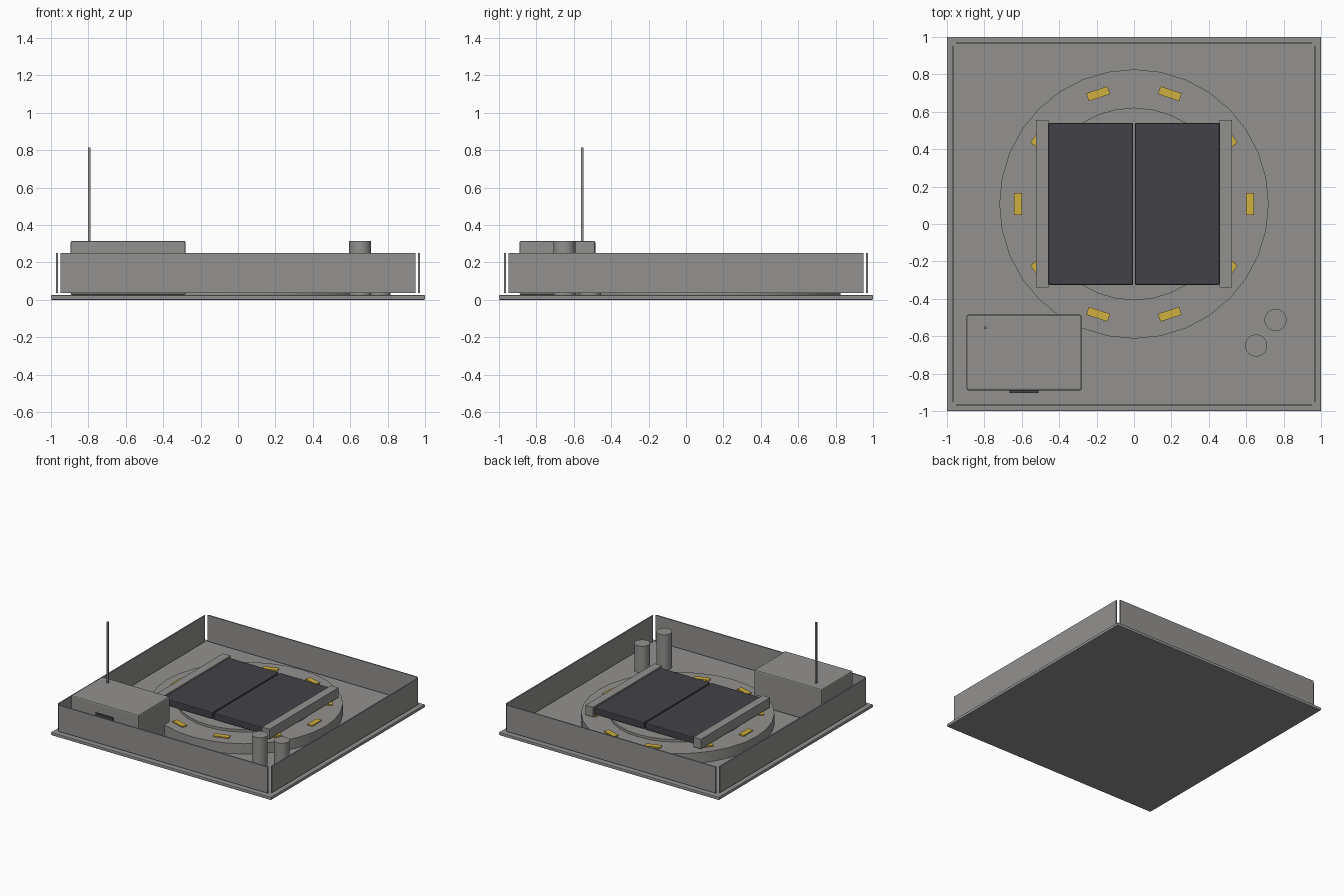
import bpy
import math

old = bpy.data.objects.get("Cube")
if old:
    bpy.data.objects.remove(old, do_unlink=True)


def material(name, rgb):
    m = bpy.data.materials.new(name)
    m.use_nodes = True
    color = (*rgb, 1.0)
    m.diffuse_color = color
    m.node_tree.nodes["Principled BSDF"].inputs["Base Color"].default_value = color
    return m


GREY = material("concrete grey", (0.29, 0.285, 0.275))
DARK = material("dark door grey", (0.055, 0.054, 0.064))
YELLOW = material("marker yellow", (0.62, 0.43, 0.05))


def finish(obj, name, mat, bevel=0.0):
    obj.name = name
    obj.data.materials.append(mat)
    if bevel:
        mod = obj.modifiers.new("soft edges", "BEVEL")
        mod.width = bevel
        mod.segments = 2
    return obj


def box(name, x, y, z, mat=GREY, bevel=0.0):
    """Box from (min, max) ranges on each axis."""
    bpy.ops.mesh.primitive_cube_add(size=1, location=[sum(r) / 2 for r in (x, y, z)])
    obj = bpy.context.object
    obj.scale = [r[1] - r[0] for r in (x, y, z)]
    bpy.ops.object.transform_apply(location=False, rotation=False, scale=True)
    return finish(obj, name, mat, bevel)


def cylinder(name, x, y, z, radius, sides=32):
    bpy.ops.mesh.primitive_cylinder_add(vertices=sides, radius=radius,
                                        depth=z[1] - z[0], location=(x, y, sum(z) / 2))
    bpy.ops.object.shade_smooth_by_angle(angle=math.radians(30))
    return finish(bpy.context.object, name, GREY)


# Ground slab and the four thin walls with open corners
SLAB_TOP = 0.025
box("base_slab", (-1, 1), (-1, 1), (0, SLAB_TOP), GREY, 0.005)
for side, label in ((-1, "right"), (1, "left")):
    edge = sorted((side * 0.963, side * 0.973))
    box(label + "_wall", edge, (-0.95, 0.95), (0.035, 0.25))
for side, label in ((-1, "front"), (1, "back")):
    edge = sorted((side * 0.963, side * 0.973))
    box(label + "_wall", (-0.95, 0.95), edge, (0.035, 0.25))

# Round platform with a raised middle
CY = 0.107
cylinder("platform_ring", 0, CY, (SLAB_TOP, 0.11), 0.72)
cylinder("platform_middle", 0, CY, (0.10, 0.13), 0.515)

# Yellow markers around the platform
for i in range(10):
    a = math.tau * i / 10
    mark = box("platform_marker_%d" % (i + 1), (-0.022, 0.022), (-0.06, 0.06),
               (0.11, 0.119), YELLOW)
    mark.location.x = 0.62 * math.cos(a)
    mark.location.y = CY + 0.62 * math.sin(a)
    mark.rotation_euler.z = a

# Pair of dark doors between two side rails
for side, label in ((-1, "right"), (1, "left")):
    box(label + "_door", sorted((side * 0.005, side * 0.457)), (-0.325, 0.54),
        (0.14, 0.195), DARK, 0.006)
    box(label + "_rail", sorted((side * 0.457, side * 0.525)), (-0.34, 0.555),
        (0.125, 0.205))

# Equipment hut with vent and antenna
box("hut", (-0.895, -0.28), (-0.89, -0.485), (SLAB_TOP, 0.315), GREY, 0.01)
box("hut_vent", (-0.665, -0.51), (-0.903, -0.885), (0.13, 0.235), DARK)
box("antenna", (-0.802, -0.788), (-0.561, -0.547), (0.31, 0.815))

# Two storage tanks
cylinder("tall_tank", 0.653, -0.65, (SLAB_TOP, 0.315), 0.059)
cylinder("short_tank", 0.757, -0.513, (SLAB_TOP, 0.245), 0.059)
